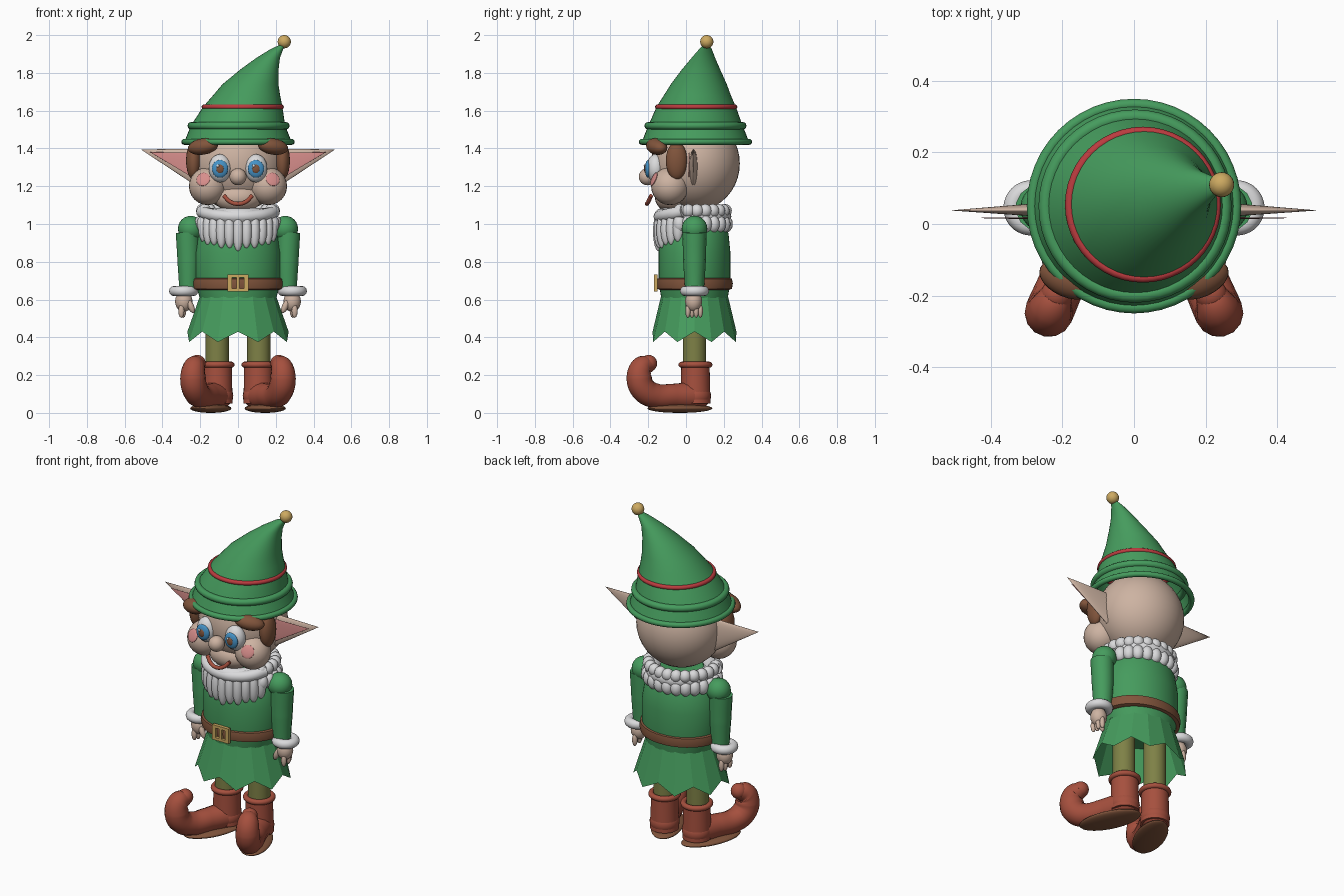
import bpy, bmesh, math
from mathutils import Vector

if "Cube" in bpy.data.objects:
    bpy.data.objects.remove(bpy.data.objects["Cube"], do_unlink=True)


def material(name, *rgb):
    m = bpy.data.materials.new(name)
    m.use_nodes = True
    m.diffuse_color = (*rgb, 1)
    m.node_tree.nodes["Principled BSDF"].inputs["Base Color"].default_value = (*rgb, 1)
    return m


GREEN = material("green cloth", .06, .33, .11)
SKIN = material("skin", .61, .45, .36)
RED = material("red band", .50, .045, .05)
RUST = material("rust leather", .38, .08, .048)
BROWN = material("brown", .22, .09, .045)
GOLD = material("gold", .61, .40, .12)
WHITE = material("white fluff", .70, .70, .71)
OLIVE = material("olive stocking", .21, .22, .062)
PINK = material("pink", .68, .27, .26)
BLUE = material("blue iris", .06, .29, .57)

CY = .045  # depth of the body axis


def finish(name, mat, smooth=True):
    ob = bpy.context.object
    ob.name = name
    ob.data.materials.clear()
    ob.data.materials.append(mat)
    if smooth:
        bpy.ops.object.shade_smooth_by_angle(angle=math.radians(40))
    return ob


def ball(name, loc, radii, mat, rot=(0, 0, 0), seg=24):
    bpy.ops.mesh.primitive_uv_sphere_add(segments=seg, ring_count=seg // 2, location=loc, rotation=rot)
    bpy.context.object.scale = radii
    return finish(name, mat)


def ring(name, loc, major, minor, mat, scale=(1, 1, 1)):
    bpy.ops.mesh.primitive_torus_add(location=loc, major_radius=major, minor_radius=minor,
                                     major_segments=48, minor_segments=12)
    bpy.context.object.scale = scale
    return finish(name, mat)


def box(name, loc, size, mat):
    bpy.ops.mesh.primitive_cube_add(size=1, location=loc)
    bpy.context.object.scale = size
    return finish(name, mat, False)


def spike(name, base, tip, rx, ry, mat):
    base, d = Vector(base), Vector(tip) - Vector(base)
    bpy.ops.mesh.primitive_cone_add(vertices=32, radius1=1, depth=d.length, location=base + d / 2,
                                    rotation=d.to_track_quat('Z', 'Y').to_euler())
    bpy.context.object.scale = (rx, ry, 1)
    return finish(name, mat)


def from_bmesh(name, bm, mat, smooth=True):
    bmesh.ops.recalc_face_normals(bm, faces=bm.faces)
    me = bpy.data.meshes.new(name)
    bm.to_mesh(me)
    bm.free()
    ob = bpy.data.objects.new(name, me)
    bpy.context.collection.objects.link(ob)
    bpy.ops.object.select_all(action='DESELECT')
    ob.select_set(True)
    bpy.context.view_layer.objects.active = ob
    return finish(name, mat, smooth)


def loft(name, rings, mat, n=48, caps=True):
    """Skin horizontal ellipses given as (x, y, z, rx, ry)."""
    bm = bmesh.new()
    loops = []
    for x, y, z, rx, ry in rings:
        loops.append([bm.verts.new((x + rx * math.cos(a), y + ry * math.sin(a), z))
                      for a in (math.tau * i / n for i in range(n))])
    for lo, hi in zip(loops, loops[1:]):
        for i in range(n):
            bm.faces.new((lo[i], lo[(i + 1) % n], hi[(i + 1) % n], hi[i]))
    if caps:
        bm.faces.new(loops[0])
        bm.faces.new(loops[-1])
    return from_bmesh(name, bm, mat, smooth=True)


def tube(name, path, mat):
    """Round tube through (point, radius) pairs."""
    cu = bpy.data.curves.new(name, 'CURVE')
    cu.dimensions = '3D'
    cu.bevel_depth, cu.bevel_resolution, cu.use_fill_caps = 1, 5, True
    sp = cu.splines.new('BEZIER')
    sp.bezier_points.add(len(path) - 1)
    for bp, (co, r) in zip(sp.bezier_points, path):
        bp.co, bp.radius = co, r
        bp.handle_left_type = bp.handle_right_type = 'AUTO'
    ob = bpy.data.objects.new(name, cu)
    bpy.context.collection.objects.link(ob)
    bpy.ops.object.select_all(action='DESELECT')
    ob.select_set(True)
    bpy.context.view_layer.objects.active = ob
    bpy.ops.object.convert(target='MESH')
    return finish(name, mat)


# Hat: brim, bent cone, bands and bobble
loft("hat_brim", [(0, .05, 1.43, .285, .285), (0, .05, 1.47, .27, .27), (0, .05, 1.52, .25, .25)],
     GREEN, caps=False)
hat = [(0, .05, 1.52, .25), (.025, .054, 1.62, .21), (.045, .06, 1.68, .178), (.066, .068, 1.74, .148),
       (.115, .08, 1.82, .1), (.16, .092, 1.88, .062), (.205, .103, 1.925, .034), (.245, .11, 1.955, .01)]
loft("hat_cone", [(*h, h[3]) for h in hat], GREEN, caps=False)
ring("hat_brim_roll", (0, .05, 1.435), .284, .016, GREEN)
ring("hat_middle_roll", (.003, .05, 1.52), .25, .02, GREEN)
ring("hat_band", (.025, .054, 1.62), .205, .013, RED)
ball("hat_bobble", (.245, .11, 1.965), [.035] * 3, GOLD)

# Head and centre of the face
ball("head", (0, .05, 1.32), (.25, .235, .25), SKIN, seg=40)
ball("chin", (0, -.07, 1.14), (.13, .095, .08), SKIN)
ball("nose", (0, -.205, 1.25), [.045] * 3, SKIN)
tube("mouth", [((x, y, z), .011) for x, y, z in
               [(-.075, -.185, 1.15), (-.04, -.2, 1.117), (0, -.207, 1.107), (.04, -.2, 1.117), (.075, -.185, 1.15)]],
     RUST)

# Torso, belt and buckle
loft("torso", [(0, CY, z, rx, ry) for z, rx, ry in
               [(.6, .2, .175), (.65, .215, .183), (.72, .228, .19), (.85, .228, .19),
                (.95, .21, .18), (1.02, .17, .15), (1.06, .12, .12)]], GREEN)
loft("belt", [(0, CY, z, r, r - .04) for z, r in
              [(.65, .22), (.657, .238), (.685, .243), (.71, .238), (.718, .22)]], BROWN)
for s in (-1, 1):
    box("buckle_side", (s * .044, -.16, .688), (.022, .02, .09), GOLD)
    box("buckle_bar", (0, -.16, .688 + s * .037), (.11, .02, .016), GOLD)
box("buckle_prong", (0, -.162, .688), (.014, .016, .07), GOLD)

# Skirt: faceted cone with a zigzag hem
bm = bmesh.new()
top, hem = [], []
for i in range(16):
    a = math.tau * i / 16
    c, s = math.cos(a), math.sin(a)
    point = i % 2
    top.append(bm.verts.new((.203 * c, CY + .178 * s, .615)))
    hem.append(bm.verts.new(((.268 + .012 * point) * c, CY + (.222 + .015 * point) * s, .43 - .055 * point)))
for i in range(16):
    j = (i + 1) % 16
    bm.faces.new((hem[i], hem[j], top[j], top[i]))
from_bmesh("skirt", bm, GREEN, smooth=False)

# Ruff: smooth roll, fluffy rows behind, long locks in front
ring("ruff_core", (0, .035, 1.04), .16, .045, WHITE)
tube("ruff_front_roll", [((.2 * math.sin(a), .03 - .17 * math.cos(a), 1.075 - .035 * math.cos(a)), .032)
                         for a in (math.radians(d) for d in range(-75, 76, 25))], WHITE)
for i in range(24):
    a = math.tau * (i + .5) / 24
    x, y = math.sin(a), -math.cos(a)
    if y > -.45:
        ball("ruff_upper_puff", (.19 * x, .035 + .175 * y, 1.07), (.034, .034, .036), WHITE, seg=16)
        ball("ruff_lower_puff", (.2 * x, .035 + .18 * y, 1.0), (.034, .034, .045), WHITE, seg=16)
for i in range(-5, 6):
    a = math.radians(i * 13)
    drop = .105 - .004 * abs(i) - .008 * (i % 2)
    ball("beard_lock", (.2 * math.sin(a), .035 - .18 * math.cos(a), 1.05 - .09 + .004 * abs(i)),
         (.029, .03, drop), WHITE, seg=16)

# Paired parts
for s, side in ((1, "left"), (-1, "right")):
    # Face
    cheek = Vector((s * .16, -.085, 1.2))
    ball(side + "_cheek", cheek, [.1] * 3, SKIN)
    out = Vector((s * .025, -.088, .038)).normalized()
    ball(side + "_blush", cheek + out * .096, (.038, .009, .038), PINK, out.to_track_quat('Y', 'Z').to_euler())
    ball(side + "_eye", (s * .095, -.16, 1.295), (.06, .05, .075), WHITE)
    ball(side + "_iris", (s * .095, -.2, 1.292), (.043, .018, .047), BLUE)
    ball(side + "_pupil", (s * .095, -.213, 1.292), (.021, .009, .024), BROWN)
    ball(side + "_eye_glint", (s * .095 - .012, -.219, 1.308), (.008, .005, .008), WHITE, seg=12)
    # Hair
    ball(side + "_sideburn", (s * .235, -.05, 1.335), (.04, .057, .1), BROWN)
    ball(side + "_fringe", (s * .185, -.155, 1.41), (.085, .05, .043), BROWN, (0, s * .15, s * .4))
    # Ear
    spike(side + "_ear", (s * .2, .04, 1.302), (s * .515, .038, 1.395), .024, .1, SKIN)
    spike(side + "_inner_ear", (s * .22, .016, 1.312), (s * .465, .017, 1.38), .004, .07, PINK)
    # Arm and hand
    ball(side + "_shoulder", (s * .25, CY, .975), [.068] * 3, GREEN)
    tube(side + "_sleeve", [((s * .267, CY, .955), .064), ((s * .262, CY, .8), .06), ((s * .262, CY, .65), .05)], GREEN)
    ring(side + "_cuff", (s * .288, CY, .645), .05, .027, WHITE)
    ball(side + "_palm", (s * .287, .04, .59), (.046, .045, .055), SKIN)
    for k in range(4):
        y = .01 + .022 * k
        ball(side + "_finger", (s * (.3 - .01 * (k % 2)), y, .54), (.016, .014, .037), SKIN, seg=12)
    ball(side + "_thumb", (s * .25, .015, .565), (.017, .017, .04), SKIN, (0, s * .4, 0), seg=12)
    # Leg
    loft(side + "_leg", [(s * .11, CY, z, .062, .062) for z in (.2, .6)], OLIVE, n=32)
    # Boot with curled toe
    loft(side + "_boot_shaft", [(s * .108, .05, z, r, r) for z, r in ((.05, .08), (.15, .077), (.25, .075))], RUST)
    ring(side + "_boot_cuff", (s * .108, .05, .255), .074, .016, RUST)
    heel, way = Vector((s * .108, .05, 0)), Vector((s * .4, -.917, 0))
    foot = [(0, .09, .078), (.12, .088, .068), (.23, .09, .066), (.3, .125, .068),
            (.325, .185, .068), (.31, .24, .06), (.27, .262, .045)]
    path = [(heel + way * d + Vector((0, 0, z)), r) for d, z, r in foot]
    tube(side + "_boot_foot", path, RUST)
    ball(side + "_boot_heel", path[0][0], (.083, .083, .07), RUST)
    ball(side + "_boot_toe_tip", path[-1][0], [.045] * 3, RUST)
    ball(side + "_sole", heel + way * .09 + Vector((0, 0, .024)), (.088, .185, .024), BROWN,
         (0, 0, s * math.atan2(.4, .917)))
